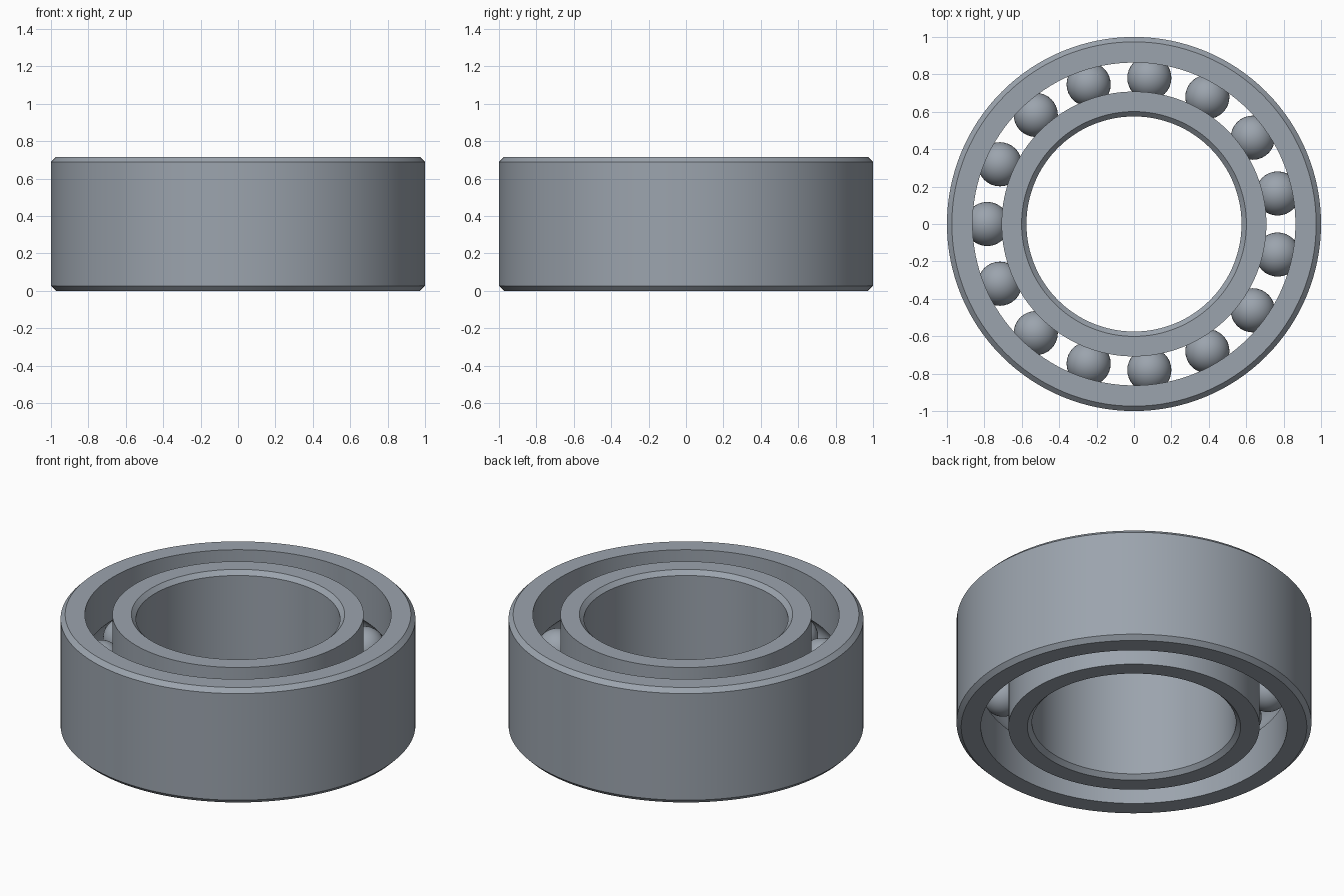
import bpy
import bmesh
from math import asin, cos, pi, radians, sin
from mathutils import Matrix, Vector

HEIGHT = 0.715
MID = HEIGHT / 2
CHAMFER = 0.026
BALL_COUNT = 15
BALL_RADIUS = 0.118
PITCH_RADIUS = 0.785
GROOVE_RADIUS = 0.12

cube = bpy.data.objects.get("Cube")
if cube:
    bpy.data.objects.remove(cube, do_unlink=True)

steel = bpy.data.materials.new("steel grey")
steel.use_nodes = True
colour = (0.33, 0.37, 0.42, 1)
steel.diffuse_color = colour
steel.node_tree.nodes["Principled BSDF"].inputs["Base Color"].default_value = colour


def finish(bm, name):
    """Turn a bmesh into a smooth-shaded object with crisp edges."""
    mesh = bpy.data.meshes.new(name)
    bm.to_mesh(mesh)
    bm.free()
    mesh.materials.append(steel)
    obj = bpy.data.objects.new(name, mesh)
    bpy.context.collection.objects.link(obj)
    bpy.ops.object.select_all(action="DESELECT")
    obj.select_set(True)
    bpy.context.view_layer.objects.active = obj
    bpy.ops.object.shade_smooth_by_angle(angle=radians(25))
    return obj


def make_race(name, plain_radius, track_radius, steps=12):
    """Ring with a chamfered plain wall and a ball groove in the track wall."""
    side = 1 if track_radius > PITCH_RADIUS else -1
    inset = plain_radius - side * CHAMFER
    profile = [(track_radius, 0), (inset, 0), (plain_radius, CHAMFER),
               (plain_radius, HEIGHT - CHAMFER), (inset, HEIGHT),
               (track_radius, HEIGHT)]
    # Circular groove concentric with the balls
    limit = pi / 2 - asin(abs(track_radius - PITCH_RADIUS) / GROOVE_RADIUS)
    for i in range(steps + 1):
        a = limit * (1 - 2 * i / steps)
        profile.append((PITCH_RADIUS + side * GROOVE_RADIUS * cos(a),
                        MID + GROOVE_RADIUS * sin(a)))

    bm = bmesh.new()
    verts = [bm.verts.new((r, 0, z)) for r, z in profile]
    edges = [bm.edges.new((v, verts[i - 1])) for i, v in enumerate(verts)]
    bmesh.ops.spin(bm, geom=verts + edges, cent=(0, 0, 0), axis=(0, 0, 1),
                   angle=2 * pi, steps=128, use_merge=True)
    bmesh.ops.remove_doubles(bm, verts=bm.verts, dist=0.0001)
    bmesh.ops.recalc_face_normals(bm, faces=bm.faces)
    return finish(bm, name)


# Inner and outer rings
make_race("outer_race", 1.0, 0.863)
make_race("inner_race", 0.575, 0.708)

# Rolling balls, evenly spaced between the rings
for i in range(BALL_COUNT):
    a = pi + 2 * pi * i / BALL_COUNT
    centre = Vector((PITCH_RADIUS * cos(a), PITCH_RADIUS * sin(a), MID))
    bm = bmesh.new()
    bmesh.ops.create_uvsphere(bm, u_segments=32, v_segments=20,
                              radius=BALL_RADIUS,
                              matrix=Matrix.Translation(centre))
    finish(bm, f"ball_{i + 1:02d}")
